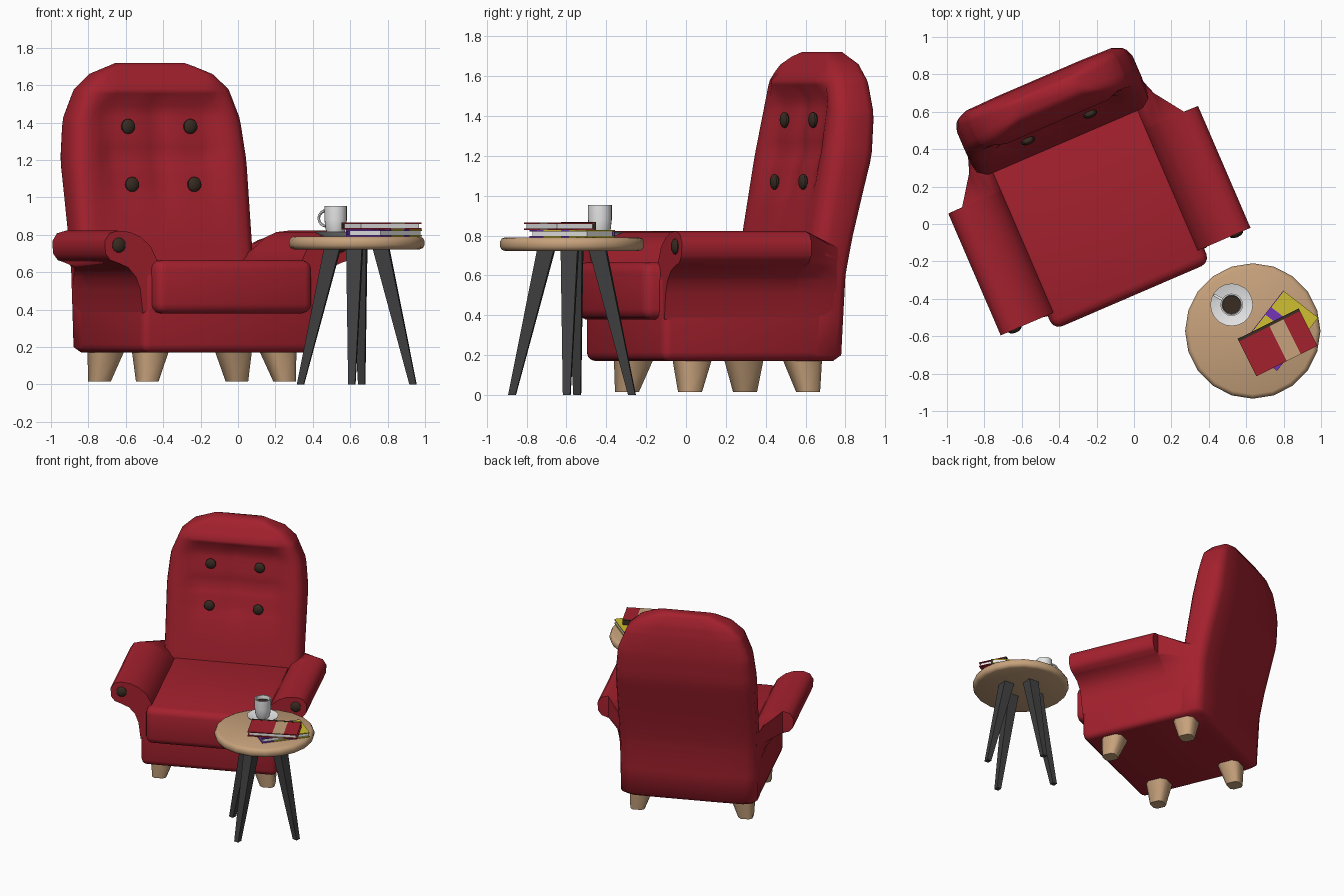
import bpy, bmesh, math
from mathutils import Matrix, Vector

if "Cube" in bpy.data.objects:
    bpy.data.objects.remove(bpy.data.objects["Cube"])

def material(name, rgb):
    m = bpy.data.materials.new(name)
    m.diffuse_color = (*rgb, 1)
    m.use_nodes = True
    m.node_tree.nodes["Principled BSDF"].inputs["Base Color"].default_value = m.diffuse_color
    return m

RED = material("red fabric", (0.37, 0.015, 0.027))
WOOD = material("light wood", (0.57, 0.36, 0.20))
BROWN = material("dark brown", (0.04, 0.025, 0.016))
GREY = material("charcoal", (0.05, 0.05, 0.05))
WHITE = material("white", (0.8, 0.8, 0.8))
YELLOW = material("yellow", (0.62, 0.52, 0.03))
PURPLE = material("purple", (0.17, 0.035, 0.46))

# Chair space: a = sideways, v = backwards, turned towards the table
CHAIR = Matrix.Rotation(math.radians(23.3), 4, 'Z') @ Matrix.Translation((-0.163, 0, 0))
WORLD = Matrix.Identity(4)

def finish(name, bm, mat, M=WORLD, angle=35):
    bm.transform(M)
    bmesh.ops.remove_doubles(bm, verts=bm.verts[:], dist=0.0002)
    bmesh.ops.recalc_face_normals(bm, faces=bm.faces[:])
    me = bpy.data.meshes.new(name)
    bm.to_mesh(me)
    bm.free()
    me.materials.append(mat)
    ob = bpy.data.objects.new(name, me)
    bpy.context.collection.objects.link(ob)
    bpy.ops.object.select_all(action='DESELECT')
    ob.select_set(True)
    bpy.context.view_layer.objects.active = ob
    if angle:
        bpy.ops.object.shade_smooth_by_angle(angle=math.radians(angle))
    return ob

def loft(name, rings, mat, M=WORLD, angle=35):
    bm = bmesh.new()
    vs = [[bm.verts.new(p) for p in r] for r in rings]
    n = len(vs[0])
    for r0, r1 in zip(vs, vs[1:]):
        for i in range(n):
            j = (i + 1) % n
            bm.faces.new((r0[i], r0[j], r1[j], r1[i]))
    bm.faces.new(vs[0])
    bm.faces.new(vs[-1])
    return finish(name, bm, mat, M, angle)

def circle(x, y, z, r, n, turn=0.0):
    return [(x + r * math.cos(turn + math.tau * i / n),
             y + r * math.sin(turn + math.tau * i / n), z) for i in range(n)]

def chamfered(x, y, z, h):
    c = 0.6 * h
    return [(x + p, y + q, z) for p, q in ((h, -c), (h, c), (c, h), (-c, h), (-h, c), (-h, -c), (-c, -h), (c, -h))]

def lathe(name, x, y, prof, n, mat, angle=35):
    return loft(name, [circle(x, y, z, r, n) for r, z in prof], mat, angle=angle)

def box(name, lo, hi, mat, M=WORLD, bevel=0.0):
    bm = bmesh.new()
    bmesh.ops.create_cube(bm, size=1)
    for v in bm.verts:
        v.co = Vector([lo[i] + (v.co[i] + 0.5) * (hi[i] - lo[i]) for i in range(3)])
    if bevel:
        bmesh.ops.bevel(bm, geom=bm.edges[:], offset=bevel, segments=3, profile=0.5, affect='EDGES')
    return finish(name, bm, mat, M, 40 if bevel else 0)

def button(name, a, v, z):
    bm = bmesh.new()
    bmesh.ops.create_uvsphere(bm, u_segments=10, v_segments=8, radius=0.04)
    bm.transform(CHAIR @ Matrix.Translation((a, v, z)) @ Matrix.Diagonal((1, 0.5, 1, 1)))
    finish(name, bm, BROWN)

def interp(x, table):
    for (x0, y0), (x1, y1) in zip(table, table[1:]):
        if x <= x1:
            return y0 + (y1 - y0) * (x - x0) / (x1 - x0)
    return table[-1][1]

# Chair base and seat cushion
box("chair_base", (-0.505, -0.27, 0.17), (0.505, 0.66, 0.62), RED, CHAIR, 0.045)
box("seat_cushion", (-0.455, -0.35, 0.38), (0.455, 0.62, 0.665), RED, CHAIR, 0.05)

# Tufted backrest running down to the bottom of the base, lofted upwards
WIDTH = [(0.17, 0.47), (0.2, 0.505), (1.2, 0.512), (1.42, 0.49), (1.58, 0.425), (1.66, 0.34), (1.72, 0.19)]
FRONT = [(0.17, 0.5), (0.55, 0.53), (1.42, 0.682), (1.57, 0.69), (1.66, 0.72), (1.70, 0.745), (1.72, 0.775)]
REAR = [(0.17, 0.7), (0.2, 0.735), (0.4, 0.745), (0.6, 0.755), (0.78, 0.79), (1.2, 0.9), (1.4, 0.918),
        (1.56, 0.91), (1.66, 0.89), (1.72, 0.855)]

def tuft(a, z):
    side = interp(abs(a), [(0, 1), (0.3, 1), (0.37, 0)])
    rise = interp(z, [(0, 0), (0.9, 0), (1.07, 1), (1.49, 1), (1.555, 0), (2, 0)])
    crease = math.exp(-(a / 0.06) ** 2) + math.exp(-((z - 1.22) / 0.05) ** 2)
    lip = 0.03 * math.exp(-((z - 1.58) / 0.04) ** 2)
    return side * (rise * (0.025 + 0.018 * crease) - lip)

rings = []
for z in (0.17, 0.2, 0.4, 0.6, 0.7, 0.8, 0.95, 1.02, 1.07, 1.12, 1.17, 1.22, 1.27, 1.32, 1.38,
          1.43, 1.49, 1.555, 1.58, 1.62, 1.66, 1.70, 1.72):
    h, f, r = interp(z, WIDTH), interp(z, FRONT), interp(z, REAR)
    d = r - f
    ring = [(t / 10 * h, f + tuft(t / 10 * h, z), z) for t in range(-9, 10)]
    half = [(0.98, f + 0.12 * d), (1, f + 0.3 * d), (1, r - 0.27 * d), (0.97, r - 0.12 * d), (0.86, r - 0.02 * d), (0.5, r)]
    ring += [(t * h, v, z) for t, v in half] + [(-t * h, v, z) for t, v in reversed(half)]
    rings.append(ring)
loft("backrest", rings, RED, CHAIR, 80)
for s in (-1, 1):
    button("upper_back_button", s * 0.181, 0.686, 1.38)
    button("lower_back_button", s * 0.181, 0.632, 1.07)

# Rolled arms, cut back to meet the backrest, with front buttons
ARM = [(0.40, 0.45), (0.42, 0.66), (0.46, 0.74), (0.52, 0.79), (0.58, 0.815), (0.65, 0.822), (0.70, 0.808),
       (0.727, 0.765), (0.722, 0.70), (0.695, 0.665), (0.65, 0.65), (0.59, 0.625), (0.545, 0.575), (0.52, 0.51), (0.504, 0.38)]
for s in (-1, 1):
    rings = []
    for v, limit, drop in ((-0.265, 1, 0), (0.444, 1, 0), (0.446, 0.648, 0), (0.60, 0.54, 0.05), (0.70, 0.505, 0.09)):
        rings.append([(s * min(a, limit - 0.0005 * i), v, z - (drop if z > 0.7 else 0)) for i, (a, z) in enumerate(ARM)])
    loft("arm", rings, RED, CHAIR, 50)
    button("arm_button", s * 0.645, -0.264, 0.745)

# Chair feet
for s in (-1, 1):
    for vt, vb in ((-0.055, -0.08), (0.545, 0.565)):
        loft("chair_foot", [chamfered(s * 0.40, vb, 0.015, 0.052),
                            chamfered(s * 0.37, vt, 0.185, 0.087)], WOOD, CHAIR, 50)

# Side table
TX, TY = 0.635, -0.572
lathe("table_top", TX, TY, [(0.335, 0.722), (0.353, 0.729), (0.362, 0.745), (0.362, 0.768),
                            (0.353, 0.784), (0.338, 0.791)], 20, WOOD, 50)
for i in range(4):
    t = math.radians(-5 + 90 * i)
    c, s = math.cos(t), math.sin(t)
    loft("table_leg", [circle(TX + 0.302 * c, TY + 0.302 * s, 0, 0.026, 4, t + math.pi / 4),
                       circle(TX + 0.13 * c, TY + 0.13 * s, 0.73, 0.06, 4, t + math.pi / 4)], GREY)

# Cup, saucer and coffee
CX, CY = 0.522, -0.432
lathe("saucer", CX, CY, [(0.06, 0.79), (0.112, 0.812), (0.114, 0.818), (0.06, 0.803)], 20, WHITE)
lathe("cup", CX, CY, [(0.042, 0.802), (0.054, 0.83), (0.06, 0.88), (0.06, 0.953), (0.052, 0.953), (0.048, 0.92)], 20, WHITE)
lathe("coffee", CX, CY, [(0.0485, 0.921), (0.0485, 0.926)], 20, BROWN)
d = Vector((-0.87, 0.49, 0))
side, up = Vector((0.49, 0.87, 0)), Vector((0, 0, 1))
rings = []
for i in range(9):
    t = math.pi * (i / 8 - 0.5)
    out = d * math.cos(t) + up * math.sin(t)
    mid = Vector((CX, CY, 0.888)) + d * (0.054 + 0.05 * math.cos(t)) + up * 0.042 * math.sin(t)
    rings.append([mid + 0.008 * (out * math.cos(q * math.pi / 3) + side * math.sin(q * math.pi / 3)) for q in range(6)])
loft("cup_handle", rings, WHITE, angle=60)

# Books: pages between striped covers, with a spine
def book(name, x, y, angle, w, l, z0, z1, stripes, axis, spine):
    M = Matrix.Translation((x, y, 0)) @ Matrix.Rotation(math.radians(angle), 4, 'Z')
    box(name + "_pages", (-w + 0.01, -l + 0.01, z0 + 0.003), (w - 0.01, l - 0.004, z1 - 0.003), WHITE, M)
    for p, q, mat in stripes:
        for z in (z0, z1 - 0.007):
            lo, hi = [-w, -l, z], [w, l, z + 0.007]
            lo[axis], hi[axis] = p, q
            box(name + "_cover", lo, hi, mat, M)
    if axis == 0:
        box(name + "_spine", (-w, l - 0.004, z0), (w, l + 0.012, z1 + 0.001), spine, M)
    else:
        box(name + "_spine", (-w - 0.004, -l, z0), (-w + 0.002, l, z1), spine, M)

book("lower_book", 0.783, -0.572, -37.7, 0.116, 0.18, 0.791, 0.828,
     [(0.07, 0.18, YELLOW), (0.02, 0.07, PURPLE), (-0.09, 0.02, YELLOW), (-0.18, -0.09, PURPLE)], 1, PURPLE)
book("upper_book", 0.77, -0.638, 26.5, 0.182, 0.106, 0.829, 0.866,
     [(-0.182, 0.0, RED), (0.0, 0.083, WOOD), (0.083, 0.182, RED)], 0, BROWN)
